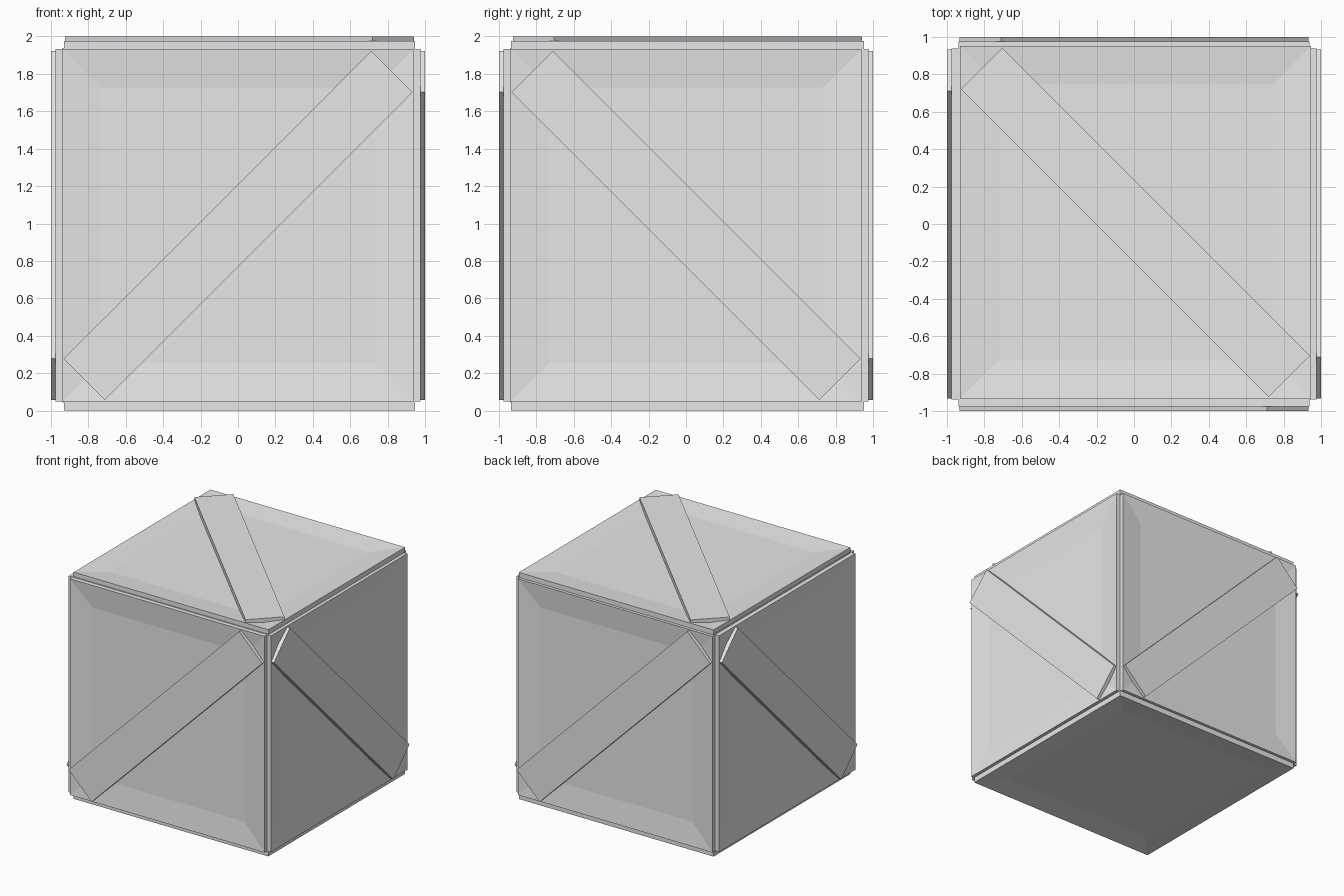
import bpy, bmesh, math
from mathutils import Matrix, Vector

cube = bpy.data.objects.get("Cube")
if cube:
    bpy.data.objects.remove(cube, do_unlink=True)

# One grey for the whole crate
GREY = (0.8, 0.8, 0.8, 1.0)
mat = bpy.data.materials.new("light grey")
mat.use_nodes = True
mat.diffuse_color = GREY
bsdf = next(n for n in mat.node_tree.nodes if n.type == 'BSDF_PRINCIPLED')
bsdf.inputs["Base Color"].default_value = GREY

CENTRE = Vector((0, 0, 0.99))


def finish(name, bm, matrix):
    """Move the mesh into place and link it as an object."""
    bm.transform(matrix)
    bmesh.ops.recalc_face_normals(bm, faces=bm.faces)
    me = bpy.data.meshes.new(name)
    bm.to_mesh(me)
    bm.free()
    me.materials.append(mat)
    bpy.context.collection.objects.link(bpy.data.objects.new(name, me))


def box(sx, sy, z0, z1):
    bm = bmesh.new()
    bmesh.ops.create_cube(bm, size=1)
    bm.transform(Matrix.Translation((0, 0, (z0 + z1) / 2)) @ Matrix.Diagonal((sx, sy, z1 - z0, 1)))
    return bm


def side_frame(u, v, shift):
    """Local x, y, z become right, up and outward of one side."""
    u, v = Vector(u), Vector(v)
    rot = Matrix((u, v, u.cross(v))).transposed().to_4x4()
    return Matrix.Translation(CENTRE + Vector(shift)) @ rot


# Core block
finish("core", box(1.875, 1.875, -0.948, 0.948), Matrix.Translation(CENTRE))

# side: right axis, up axis, shift, inner, outer, brace outer, brace angle
SIDES = {
    "front":  ((1, 0, 0),  (0, 0, 1),  (0, 0, 0),         0.9375, 0.976, 1.0, 45),
    "left":   ((0, 1, 0),  (0, 0, 1),  (0, 0, 0),         0.9375, 0.976, 1.0, -45),
    "back":   ((-1, 0, 0), (0, 0, 1),  (0, 0, 0),         0.9375, 0.976, 1.0, 45),
    "right":  ((0, -1, 0), (0, 0, 1),  (0, 0, 0),         0.9375, 0.976, 1.0, -45),
    "top":    ((1, 0, 0),  (0, 1, 0),  (0.008, 0.008, 0), 0.948, 0.986, 1.01, -45),
    "bottom": ((1, 0, 0),  (0, -1, 0), (0.008, 0.008, 0), 0.948, 0.99, None, 0),
}

for side, (u, v, shift, inner, outer, brace, angle) in SIDES.items():
    frame = side_frame(u, v, shift)
    # Panel with a sunken square
    bm = box(1.878, 1.885, inner - 0.01, outer)
    bm.normal_update()
    face = max(bm.faces, key=lambda f: f.normal.z)
    bmesh.ops.inset_region(bm, faces=[face], thickness=0.291)
    bmesh.ops.translate(bm, verts=face.verts, vec=(0, 0, -0.02))
    finish(side + "_panel", bm, frame)
    # Diagonal brace
    if brace:
        finish(side + "_brace", box(2.328, 0.313, outer - 0.02, brace),
               frame @ Matrix.Rotation(math.radians(angle), 4, 'Z'))
